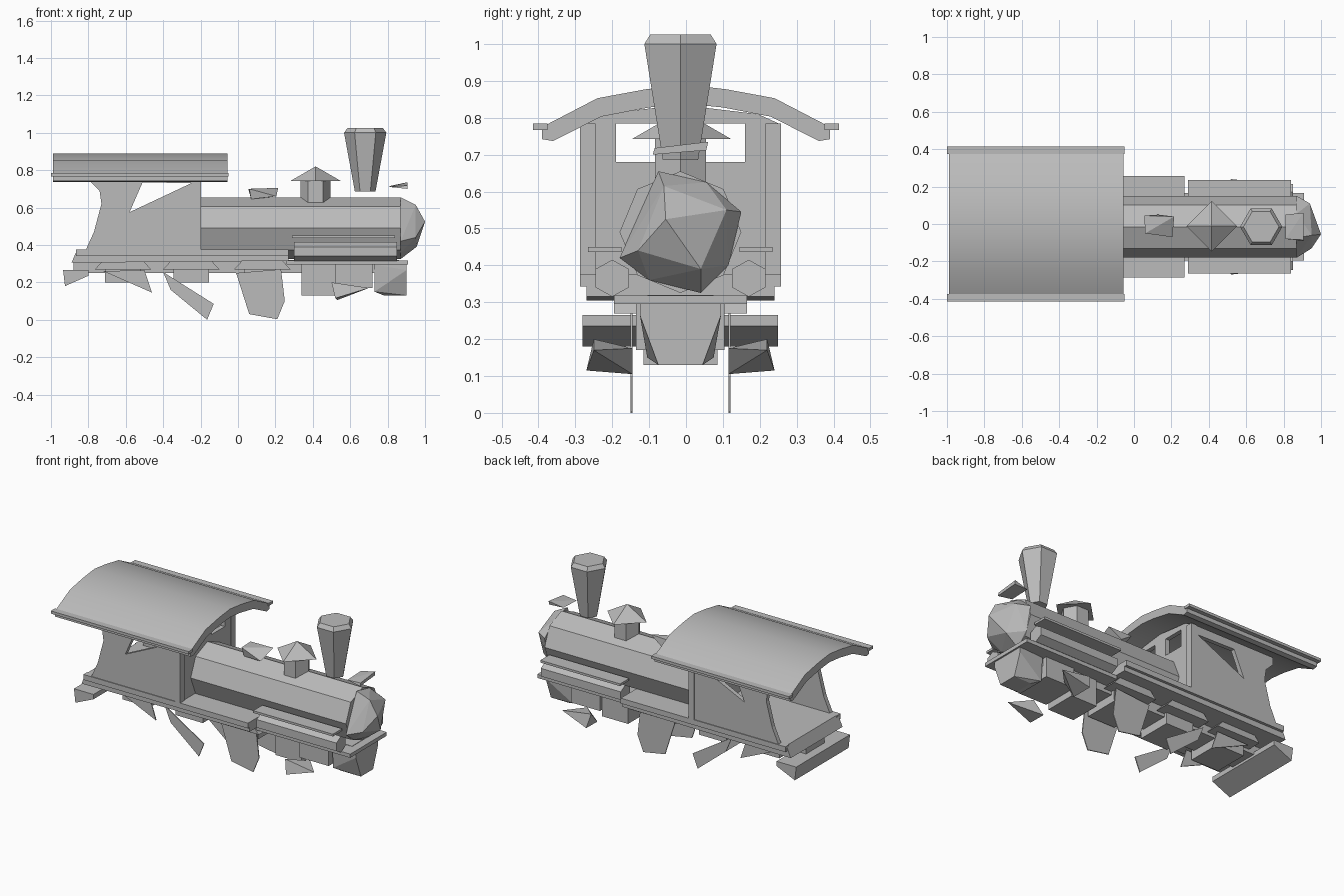
import bpy, bmesh, math
from mathutils import Vector

cube = bpy.data.objects.get("Cube")
if cube:
    bpy.data.objects.remove(cube, do_unlink=True)

mat = bpy.data.materials.new("plain grey")
mat.use_nodes = True
GREY = (0.5, 0.5, 0.5, 1)
mat.diffuse_color = GREY
mat.node_tree.nodes["Principled BSDF"].inputs["Base Color"].default_value = GREY

C = -0.015  # lengthwise centre line of the body


def finish(name, bm):
    bmesh.ops.recalc_face_normals(bm, faces=bm.faces)
    me = bpy.data.meshes.new(name)
    bm.to_mesh(me)
    bm.free()
    me.materials.append(mat)
    ob = bpy.data.objects.new(name, me)
    bpy.context.collection.objects.link(ob)
    return ob


def prism(name, pts, a, b, axis):
    """Extrude a profile: axis 'x' takes (y, z) points, axis 'y' takes (x, z)."""
    bm = bmesh.new()
    put = (lambda p, t: (t, p[0], p[1])) if axis == 'x' else (lambda p, t: (p[0], t, p[1]))
    v0 = [bm.verts.new(put(p, a)) for p in pts]
    v1 = [bm.verts.new(put(p, b)) for p in pts]
    n = len(pts)
    bm.faces.new(v0)
    bm.faces.new(v1[::-1])
    for i in range(n):
        bm.faces.new((v0[i], v0[(i + 1) % n], v1[(i + 1) % n], v1[i]))
    return finish(name, bm)


def box(name, x0, x1, y0, y1, z0, z1):
    return prism(name, [(x0, z0), (x1, z0), (x1, z1), (x0, z1)], y0, y1, 'y')


def hull(name, pts):
    bm = bmesh.new()
    vs = [bm.verts.new(p) for p in pts]
    r = bmesh.ops.convex_hull(bm, input=vs)
    junk = [g for g in r["geom_interior"] if isinstance(g, bmesh.types.BMVert)]
    bmesh.ops.delete(bm, geom=junk, context='VERTS')
    bmesh.ops.dissolve_limit(bm, angle_limit=0.02, verts=bm.verts[:], edges=bm.edges[:])
    return finish(name, bm)


def cone(name, sides, x, y, z0, z1, r0, r1, turn=0):
    ring = lambda r, z: [(x + r * math.cos(turn + 2 * math.pi * i / sides),
                          y + r * math.sin(turn + 2 * math.pi * i / sides), z)
                         for i in range(sides)]
    return hull(name, ring(r0, z0) + (ring(r1, z1) if r1 > 0 else [(x, y, z1)]))


def cut(ob, cutter):
    mod = ob.modifiers.new("opening", 'BOOLEAN')
    mod.operation = 'DIFFERENCE'
    mod.solver = 'EXACT'
    mod.object = cutter
    bpy.context.view_layer.update()
    me = bpy.data.meshes.new_from_object(ob.evaluated_get(bpy.context.evaluated_depsgraph_get()))
    ob.modifiers.clear()
    ob.data = me
    bpy.data.objects.remove(cutter, do_unlink=True)


def smooth(ob, angle):
    bpy.ops.object.select_all(action='DESELECT')
    ob.select_set(True)
    bpy.context.view_layer.objects.active = ob
    bpy.ops.object.shade_smooth_by_angle(angle=math.radians(angle))


# Roof: arched shell with a thin lip along each eave
half_out = [(0.39, 0.775), (0.24, 0.853), (0.11, 0.877)]
half_in = [(0.1, 0.828), (0.23, 0.803), (0.36, 0.737), (0.39, 0.742)]
outer = half_out + [(0, 0.89)] + [(-y, z) for y, z in half_out[::-1]]
inner = [(-y, z) for y, z in half_in[::-1]] + [(0, 0.838)] + half_in
smooth(prism("cab_roof", outer + inner, -0.99, -0.055, 'x'), 35)
for side, s in (("left", 1), ("right", -1)):
    y0, y1 = sorted((s * 0.375, s * 0.415))
    box(side + "_roof_lip", -1.0, -0.05, y0, y1, 0.767, 0.784)

# Cab side walls with curved rear edge and three-cornered window
side_wall = [(-0.2, 0.36), (-0.2, 0.785), (-0.79, 0.785), (-0.79, 0.74), (-0.74, 0.69),
             (-0.73, 0.62), (-0.77, 0.47), (-0.82, 0.36)]
for side, s in (("left", 1), ("right", -1)):
    y0, y1 = sorted((C + s * 0.24, C + s * 0.267))
    wall = prism(side + "_cab_wall", side_wall, y0, y1, 'y')
    cut(wall, prism("window_cutter", [(-0.58, 0.575), (-0.25, 0.73), (-0.51, 0.735)],
                    y0 - 0.05, y1 + 0.05, 'y'))
    y0, y1 = sorted((C + s * 0.23, C + s * 0.272))
    box(side + "_cab_post", -0.235, -0.198, y0, y1, 0.36, 0.785)

# Cab front wall with two windows
front_wall = prism("cab_front_wall", [(C - 0.265, 0.36), (C + 0.265, 0.36), (C + 0.265, 0.785),
                   (C + 0.21, 0.81), (C, 0.835), (C - 0.21, 0.81), (C - 0.265, 0.785)],
                   -0.23, -0.203, 'x')
for s in (1, -1):
    y0, y1 = sorted((C + s * 0.045, C + s * 0.175))
    cut(front_wall, box("window_cutter", -0.3, -0.1, y0, y1, 0.68, 0.785))

# Boiler and faceted nose
R, Z = 0.165, 0.49
octagon = [(C + R * math.sin(i * math.pi / 4), Z + R * math.cos(i * math.pi / 4)) for i in range(8)]
prism("boiler", octagon, -0.2, 0.87, 'x')
rim = [(-0.075, 0.655), (0.055, 0.625), (0.15, 0.545), (0.115, 0.40),
       (0.04, 0.325), (-0.1, 0.36), (-0.18, 0.42)]
hull("boiler_nose", [(0.87, y, z) for y, z in rim] +
     [(0.95, -0.06, 0.615), (0.94, 0.11, 0.55), (0.955, 0.04, 0.39),
      (0.95, -0.13, 0.44), (1.0, -0.055, 0.525)])

# Chimney, steam dome, bell and headlamp
cone("chimney", 6, 0.68, C, 0.685, 1.0, 0.055, 0.113)
cone("chimney_cap", 6, 0.68, C, 1.0, 1.025, 0.113, 0.095)
cone("dome_stem", 6, 0.415, C, 0.62, 0.745, 0.08, 0.08)
cone("dome_cap", 4, 0.415, C + 0.003, 0.742, 0.82, 0.135, 0)
hull("bell", [(0.055, 0.045, 0.70), (0.06, -0.05, 0.70), (0.215, 0.04, 0.705),
              (0.205, -0.07, 0.66), (0.07, -0.04, 0.645), (0.13, 0.05, 0.65)])
hull("headlamp", [(0.81, -0.08, 0.71), (0.81, 0.05, 0.715), (0.905, -0.09, 0.70),
                  (0.905, 0.055, 0.712), (0.905, 0.06, 0.735), (0.905, -0.085, 0.718)])

# Running boards and decks
prism("main_deck", [(-0.89, 0.305), (0.27, 0.315), (0.27, 0.375), (-0.86, 0.375)],
      C - 0.255, C + 0.255, 'y')
box("front_deck", 0.26, 0.91, C - 0.18, C + 0.18, 0.295, 0.318)
box("chassis_beam", -0.82, 0.86, C - 0.09, C + 0.09, 0.25, 0.32)

for side, s in (("left", 1), ("right", -1)):
    # Deck edge strip, six-sided air tank and the shelf over it
    y0, y1 = sorted((C + s * 0.235, C + s * 0.272))
    box(side + "_deck_edge", -0.865, 0.27, y0, y1, 0.342, 0.375)
    tank = [(C + s * 0.185 + 0.052 * math.sin(i * math.pi / 3),
             0.365 + 0.05 * math.cos(i * math.pi / 3)) for i in range(6)]
    prism(side + "_air_tank", tank, 0.30, 0.85, 'x')
    y0, y1 = sorted((C + s * 0.16, C + s * 0.25))
    box(side + "_tank_shelf", 0.29, 0.84, y0, y1, 0.436, 0.45)

    # Wheel plates below the deck
    y0, y1 = sorted((C + s * 0.13, C + s * 0.136))
    plates = {"rear": [(-0.72, 0.26), (-0.46, 0.145), (-0.5, 0.265)],
              "middle": [(-0.4, 0.255), (-0.36, 0.16), (-0.165, 0.0), (-0.13, 0.085)],
              "front": [(-0.01, 0.25), (0.06, 0.03), (0.21, 0.003), (0.25, 0.1), (0.23, 0.27)]}
    for place, pts in plates.items():
        prism(f"{side}_{place}_wheel_plate", pts, y0, y1, 'y')

    # Small leading wheel wedge
    hull(side + "_leading_wheel", [(0.5, C + s * 0.235, 0.2), (0.70, C + s * 0.235, 0.17),
         (0.52, C + s * 0.255, 0.115), (0.6, C + s * 0.13, 0.175), (0.53, C + s * 0.13, 0.105)])

# Wheel guards and axle boxes
for place, x in (("rear", -0.615), ("middle", -0.25), ("front", 0.13)):
    prism(place + "_wheel_guard", [(x - 0.15, 0.27), (x + 0.15, 0.27), (x + 0.09, 0.335),
          (x - 0.09, 0.335)], C - 0.18, C + 0.18, 'y')
    box(place + "_axle_box", x - 0.095, x + 0.095, C - 0.11, C + 0.11, 0.2, 0.28)

# Leading truck, front guard and rear beam
box("truck_rear_block", 0.34, 0.52, C - 0.1, C + 0.1, 0.13, 0.3)
box("truck_front_block", 0.52, 0.72, C - 0.12, C + 0.12, 0.17, 0.3)
hull("front_guard", [(x, C + s * y, z) for s in (1, -1) for x, y, z in
     ((0.73, 0.10, 0.295), (0.73, 0.09, 0.15), (0.90, 0.11, 0.265), (0.90, 0.11, 0.295),
      (0.90, 0.06, 0.13), (0.78, 0.06, 0.13))])
prism("rear_beam", [(-0.935, 0.265), (-0.925, 0.18), (-0.8, 0.235), (-0.8, 0.265)],
      C - 0.265, C + 0.265, 'y')
box("rear_beam_mount", -0.88, -0.78, C - 0.09, C + 0.09, 0.25, 0.315)
